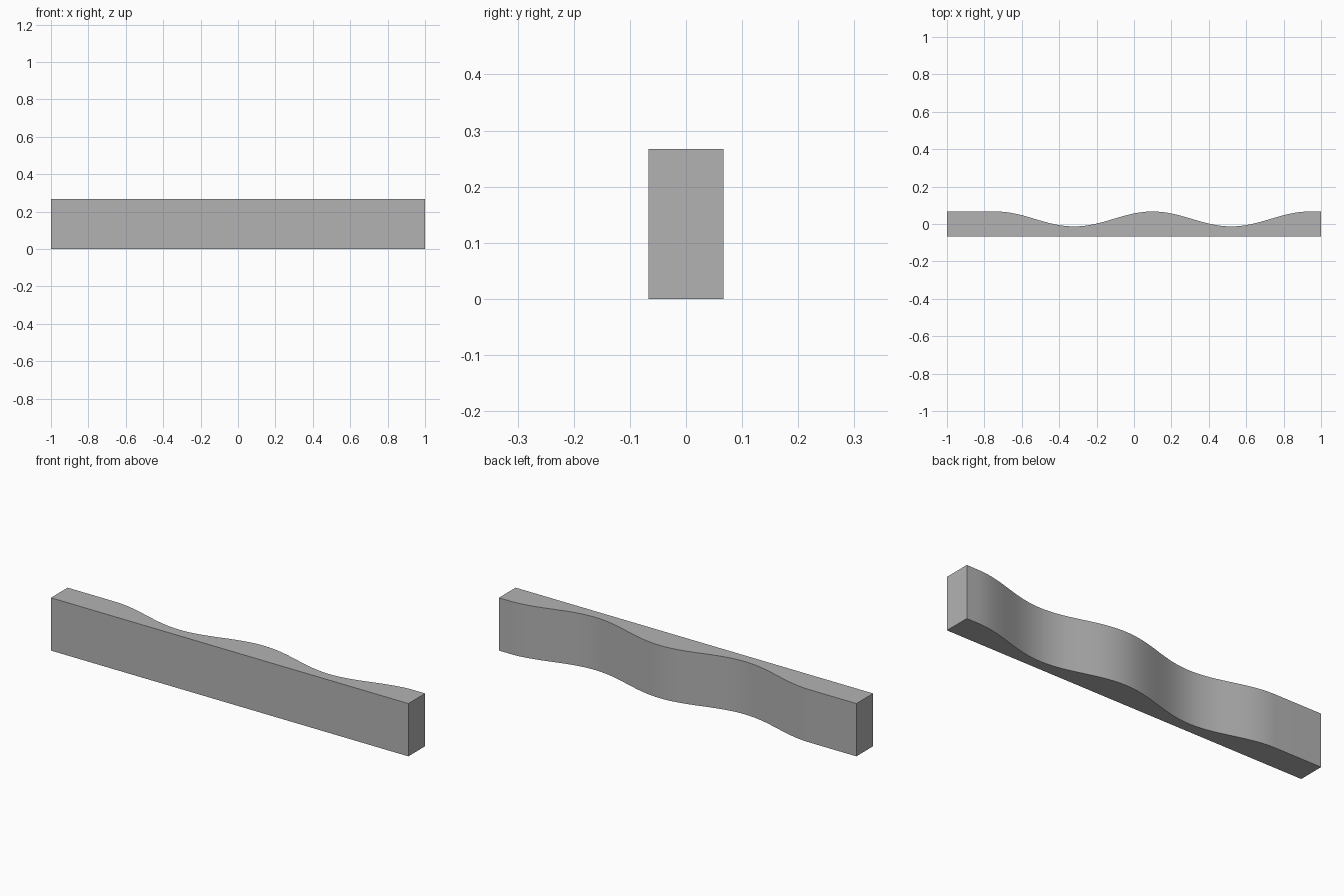
import bpy, bmesh, math

default = bpy.data.objects.get("Cube")
if default:
    bpy.data.objects.remove(default, do_unlink=True)

LENGTH, HEIGHT = 2.0, 0.267
FRONT, CREST, TROUGH = -0.067, 0.067, -0.013
WAVE_START, WAVE_END, PERIOD = -0.74, 0.94, 0.84
STEPS = 64

# Grey material
grey = bpy.data.materials.new("plain grey")
grey.use_nodes = True
colour = (0.45, 0.45, 0.45, 1)
grey.diffuse_color = colour
grey.node_tree.nodes["Principled BSDF"].inputs["Base Color"].default_value = colour


def wave(x):
    phase = 2 * math.pi * (x - WAVE_START) / PERIOD
    return (CREST + TROUGH) / 2 + (CREST - TROUGH) / 2 * math.cos(phase)


# Plan outline: straight front, flat ends and two scooped waves at the back
half = LENGTH / 2
outline = [(-half, FRONT), (half, FRONT), (half, CREST)]
for i in range(STEPS + 1):
    x = WAVE_END + (WAVE_START - WAVE_END) * i / STEPS
    outline.append((x, wave(x)))
outline.append((-half, CREST))

# Extrude the outline upward into the bar
bm = bmesh.new()
base = bm.faces.new([bm.verts.new((x, y, 0)) for x, y in outline])
result = bmesh.ops.extrude_face_region(bm, geom=[base], use_keep_orig=True)
top = [v for v in result["geom"] if isinstance(v, bmesh.types.BMVert)]
bmesh.ops.translate(bm, verts=top, vec=(0, 0, HEIGHT))
bmesh.ops.recalc_face_normals(bm, faces=bm.faces)

mesh = bpy.data.meshes.new("wavy_bar")
bm.to_mesh(mesh)
bm.free()
mesh.materials.append(grey)
bar = bpy.data.objects.new("wavy_bar", mesh)
bpy.context.collection.objects.link(bar)

# Smooth wave with crisp edges
bpy.ops.object.select_all(action="DESELECT")
bar.select_set(True)
bpy.context.view_layer.objects.active = bar
bpy.ops.object.shade_smooth_by_angle(angle=math.radians(30))
